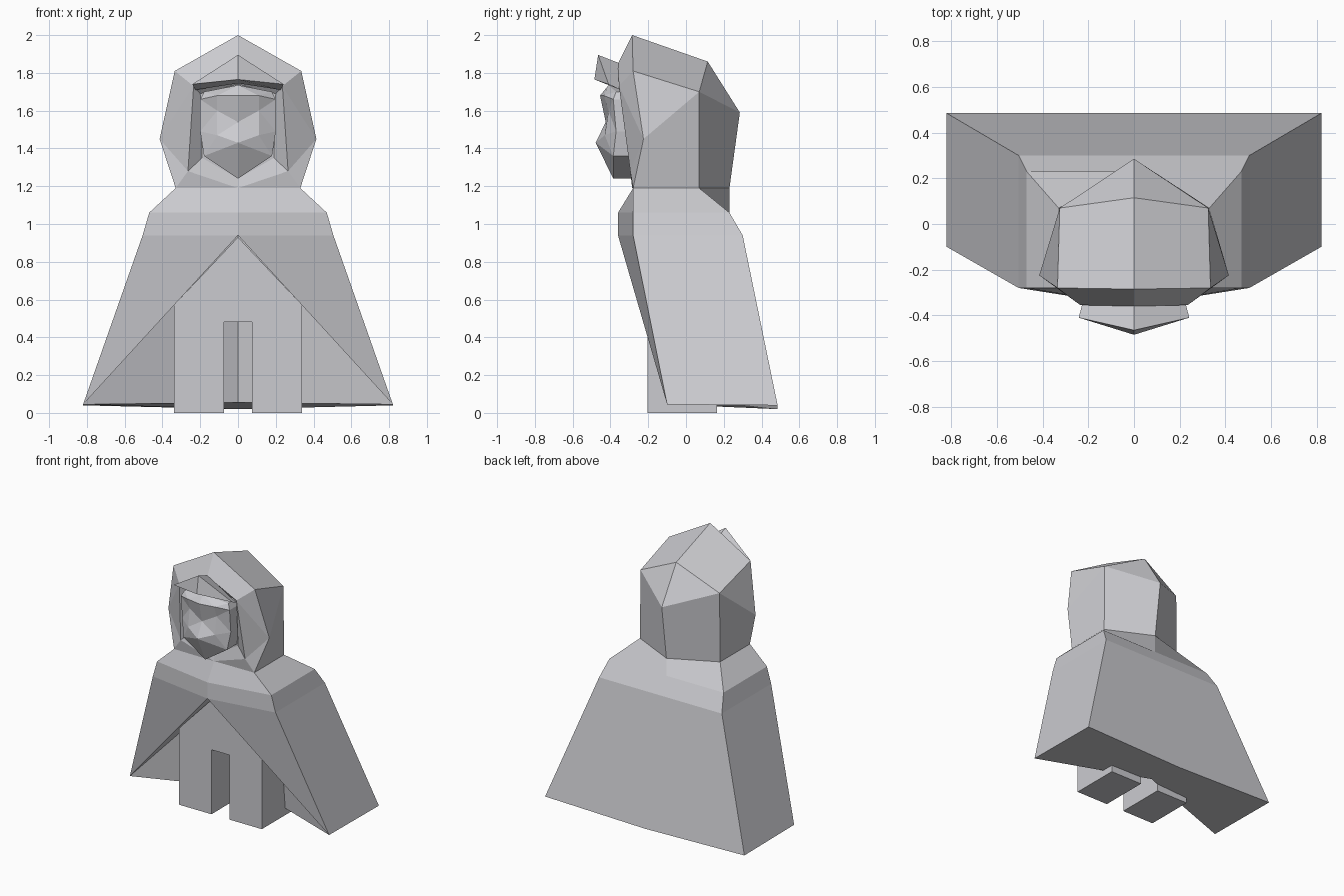
import bpy, bmesh

if "Cube" in bpy.data.objects:
    bpy.data.objects.remove(bpy.data.objects["Cube"])

grey = bpy.data.materials.new("pale_grey")
grey.diffuse_color = (0.60, 0.60, 0.63, 1)
grey.use_nodes = True
grey.node_tree.nodes["Principled BSDF"].inputs["Base Color"].default_value = grey.diffuse_color


def half_part(name, pts, faces):
    """Mesh from right-half points (name -> position), mirrored over x = 0."""
    bm = bmesh.new()
    v = {k: bm.verts.new(p) for k, p in pts.items()}
    left = {k: v[k] if p[0] == 0 else bm.verts.new((-p[0], p[1], p[2]))
            for k, p in pts.items()}
    for f in faces:
        keys = f.split()
        bm.faces.new([v[k] for k in keys])
        bm.faces.new([left[k] for k in reversed(keys)])
    bmesh.ops.recalc_face_normals(bm, faces=bm.faces)
    me = bpy.data.meshes.new(name)
    bm.to_mesh(me)
    bm.free()
    me.materials.append(grey)
    ob = bpy.data.objects.new(name, me)
    bpy.context.collection.objects.link(ob)
    return ob


# Cloak: c = front centre, f = front corner, b = back corner, k = back centre
cloak = {
    "c0": (0, -.28, 1.19), "f0": (.33, -.28, 1.19), "b0": (.33, .07, 1.19), "k0": (0, .23, 1.19),
    "c1": (0, -.36, 1.06), "f1": (.47, -.28, 1.06), "b1": (.47, .23, 1.06), "k1": (0, .23, 1.06),
    "c2": (0, -.36, .94), "f2": (.505, -.28, .94), "b2": (.505, .30, .94), "k2": (0, .30, .94),
    "f3": (.82, -.10, .045), "b3": (.82, .485, .04), "k3": (0, .485, .02),
    "in_top": (0, .10, .94), "in_low": (0, .19, .055),
}
half_part("cloak", cloak, [
    "c0 c1 f1 f0", "f0 f1 b1 b0", "b0 b1 k1 k0",
    "c1 c2 f2 f1", "f1 f2 b2 b1", "b1 b2 k2 k1",
    "c2 f3 f2", "f2 f3 b3 b2", "b2 b3 k3 k2",
    "c2 in_top f3", "in_top in_low f3", "in_low k3 b3 f3",
    "c0 f0 b0 k0",
])

# Body with two legs: arch profile pushed back
body = {}
outline = [(0, .93), (.34, .57), (.34, 0), (.075, 0), (.075, .48), (0, .48)]
for i, (x, z) in enumerate(outline):
    body[f"f{i}"] = (x, -.205, z)
    body[f"r{i}"] = (x, .165, z)
half_part("body_and_legs", body,
          ["f0 f1 f2 f3 f4 f5", "r0 r1 r2 r3 r4 r5"]
          + [f"f{i} f{i + 1} r{i + 1} r{i}" for i in range(5)])

# Hood with a sunken face opening
hood = {
    "peak": (0, -.285, 2.0), "crown": (0, .115, 1.86), "nape": (0, .285, 1.59), "low": (0, .23, 1.19),
    "s_top": (.335, -.28, 1.81), "s_mid": (.415, -.225, 1.45), "s_low": (.33, -.28, 1.19),
    "b_top": (.325, .07, 1.70), "b_low": (.33, .07, 1.19), "chin": (0, -.285, 1.19),
    "o_top": (0, -.36, 1.85), "o_up": (.235, -.355, 1.73), "o_down": (.265, -.295, 1.28),
    "i_top": (0, -.29, 1.74), "i_up": (.20, -.29, 1.69), "i_down": (.19, -.27, 1.35),
    "i_low": (0, -.27, 1.24),
}
half_part("hood", hood, [
    "peak s_top b_top crown", "crown b_top nape", "nape b_top b_low low",
    "s_top s_mid b_top", "s_mid s_low b_low b_top", "low b_low s_low chin",
    "peak o_top o_up s_top", "s_top o_up s_mid", "o_up o_down s_mid",
    "o_down s_low s_mid", "o_down chin s_low",
    "o_top i_top i_up o_up", "o_up i_up i_down o_down", "o_down i_down i_low chin",
    "i_top i_low i_down i_up",
])

# Pointed brim over the face
brim = {
    "root": (0, -.35, 1.85), "tip": (0, -.465, 1.895), "edge": (0, -.485, 1.765),
    "side": (.242, -.41, 1.74), "r_side": (.225, -.345, 1.71), "under": (0, -.35, 1.745),
}
half_part("hood_brim", brim, [
    "root tip side r_side", "tip edge side", "edge under r_side side", "root r_side under",
])

# Face: c = centre line, m = middle, e = outer edge, r = rear
face = {
    "c0": (0, -.41, 1.735), "e0": (.18, -.37, 1.70), "r0": (0, -.28, 1.735), "re0": (.18, -.28, 1.70),
    "c1": (0, -.455, 1.68), "m1": (.11, -.435, 1.68), "e1": (.20, -.385, 1.66), "re1": (.20, -.28, 1.66),
    "c2": (0, -.425, 1.54), "m2": (.11, -.41, 1.60), "e2": (.20, -.37, 1.49), "re2": (.20, -.28, 1.49),
    "c3": (0, -.478, 1.43), "m3": (.11, -.43, 1.47), "e3": (.18, -.385, 1.36), "re3": (.18, -.27, 1.36),
    "c4": (0, -.385, 1.24), "r4": (0, -.27, 1.24),
}
half_part("face", face, [
    "c0 c1 m1", "c0 m1 e0", "e0 m1 e1", "c1 c2 m2 m1", "m1 m2 e1", "e1 m2 e2",
    "c2 m3 m2", "c2 c3 m3", "m2 m3 e2", "m3 e3 e2", "c3 e3 m3", "c3 c4 e3",
    "c0 e0 re0 r0", "e0 e1 re1 re0", "e1 e2 re2 re1", "e2 e3 re3 re2", "e3 c4 r4 re3",
    "r0 re0 re1 re2 re3 r4",
])
